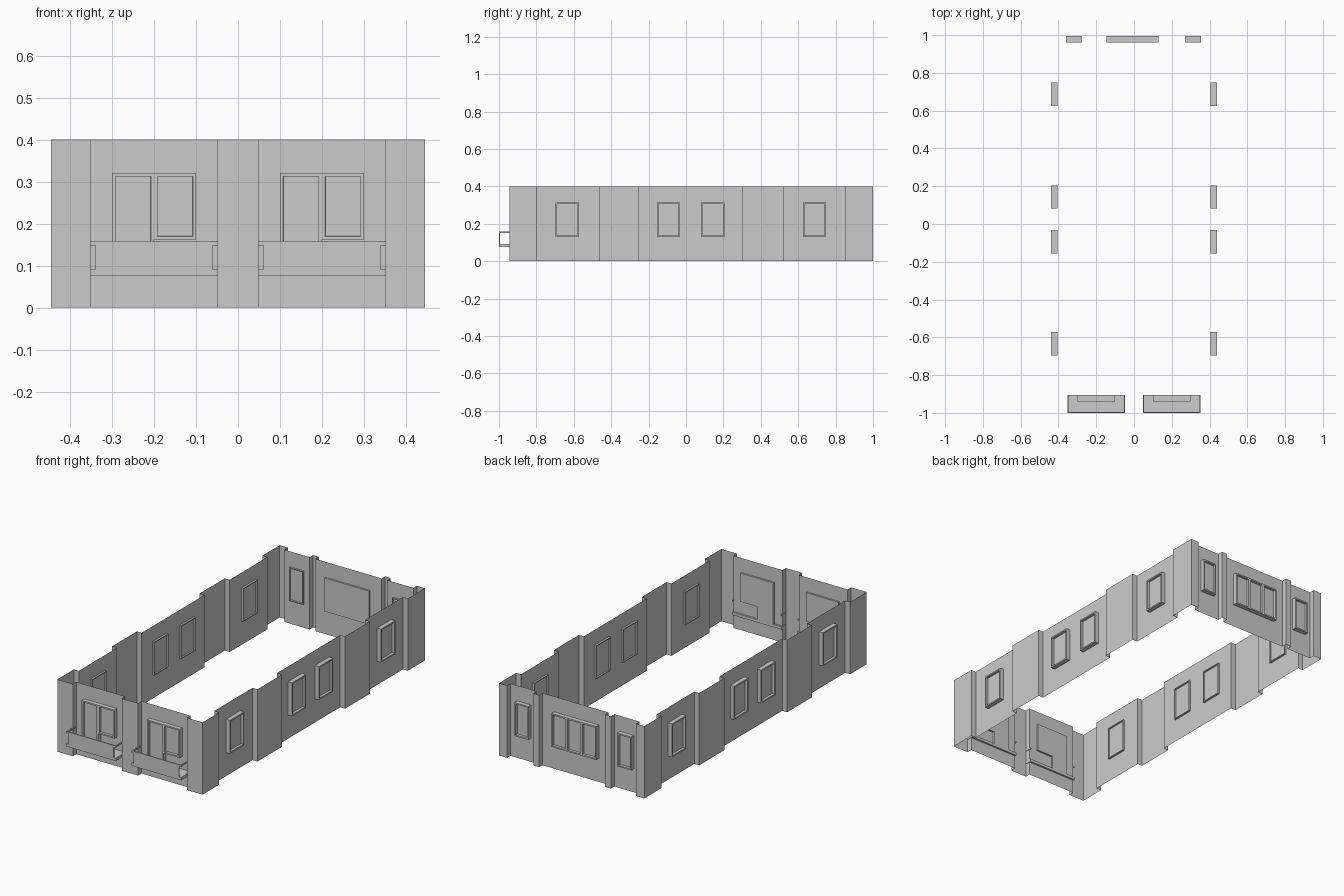
import bpy, bmesh
from mathutils import Vector

cube = bpy.data.objects.get("Cube")
if cube:
    bpy.data.objects.remove(cube, do_unlink=True)

grey = bpy.data.materials.new("plain grey")
grey.use_nodes = True
grey.diffuse_color = (0.6, 0.6, 0.6, 1)
grey.node_tree.nodes["Principled BSDF"].inputs["Base Color"].default_value = (0.6, 0.6, 0.6, 1)

HEIGHT, RECESS = 0.40, 0.03
HALF, FRONT, BACK = 0.445, -0.945, 1.0

# Each wall maps (along, outward, up) to world space
SIDES = {
    "front": lambda u, d, z: Vector((u, FRONT - d, z)),
    "back": lambda u, d, z: Vector((u, BACK + d, z)),
    "right": lambda u, d, z: Vector((HALF + d, u, z)),
    "left": lambda u, d, z: Vector((-HALF - d, u, z)),
}


def finish(name, bm):
    mesh = bpy.data.meshes.new(name)
    bm.to_mesh(mesh)
    bm.free()
    mesh.materials.append(grey)
    obj = bpy.data.objects.new(name, mesh)
    bpy.context.collection.objects.link(obj)
    return obj


def add_box(bm, lo, hi):
    made = bmesh.ops.create_cube(bm, size=1)["verts"]
    for v in made:
        v.co = Vector([lo[i] if v.co[i] < 0 else hi[i] for i in range(3)])


def wall(side, start, end, bays):
    """Thin wall sheet stepping back at every bay."""
    place = SIDES[side]
    path = [(start, 0)]
    for a, b in bays:
        path += [(a, 0), (a, -RECESS), (b, -RECESS), (b, 0)]
    path.append((end, 0))
    bm = bmesh.new()
    columns = [[bm.verts.new(place(u, d, z)) for z in (0, HEIGHT)] for u, d in path]
    for p, q in zip(columns, columns[1:]):
        bm.faces.new((p[0], q[0], q[1], p[1]))
    bmesh.ops.recalc_face_normals(bm, faces=bm.faces)
    middle = max(bm.faces, key=lambda f: f.calc_area())
    out = place(0, 1, 0) - place(0, 0, 0)
    if middle.normal.dot(out) < 0:
        bmesh.ops.reverse_faces(bm, faces=bm.faces)
    finish(side + "_wall", bm)


def window(name, side, a, b, low, high, panes=1, hollow_back=True):
    """Projecting frame with sunken panes, poking slightly through the wall."""
    place = SIDES[side]
    p, q = place(a, -0.04, low), place(b, -0.006, high)
    bm = bmesh.new()
    add_box(bm, [min(s) for s in zip(p, q)], [max(s) for s in zip(p, q)])
    along = place(1, 0, 0) - place(0, 0, 0)
    out = place(0, 1, 0) - place(0, 0, 0)
    for i in range(1, panes):
        bmesh.ops.bisect_plane(bm, geom=bm.verts[:] + bm.edges[:] + bm.faces[:],
                               plane_co=place(a + (b - a) * i / panes, 0, 0), plane_no=along)
    bm.normal_update()
    front = [f for f in bm.faces if f.normal.dot(out) > 0.9]
    back = [f for f in bm.faces if f.normal.dot(out) < -0.9]
    bmesh.ops.inset_individual(bm, faces=front, thickness=0.011)
    bmesh.ops.inset_individual(bm, faces=front, thickness=0.0003, depth=-0.014)
    if hollow_back:
        bmesh.ops.inset_individual(bm, faces=back, thickness=0.007)
        bmesh.ops.inset_individual(bm, faces=back, thickness=0.0003, depth=-0.008)
    finish(name, bm)


# Walls
side_bays = [(-0.80, -0.465), (-0.25, 0.30), (0.52, 0.85)]
for side in ("left", "right"):
    wall(side, FRONT, BACK, side_bays)
wall("front", -HALF, HALF, [(-0.35, -0.05), (0.05, 0.35)])
wall("back", -HALF, HALF, [(-0.395, -0.24), (-0.205, 0.20), (0.235, 0.395)])

# Side windows
for side in ("left", "right"):
    for i, y in enumerate((-0.635, -0.093, 0.143, 0.687)):
        window(f"{side}_window_{i + 1}", side, y - 0.062, y + 0.062, 0.13, 0.315)

# Back windows
window("back_window_right", "back", -0.36, -0.275, 0.13, 0.315)
window("back_window_left", "back", 0.27, 0.355, 0.13, 0.315)
window("back_window_wide", "back", -0.145, 0.13, 0.13, 0.315, 3, False)

# Balcony doors, their windows and the balconies
for label, x in (("right", -0.2), ("left", 0.2)):
    window(f"balcony_door_{label}", "front", x - 0.10, x, 0.08, 0.32, 1, False)
    window(f"balcony_window_{label}", "front", x, x + 0.10, 0.162, 0.32, 1, False)
    a, b = x - 0.152, x + 0.152
    y0, y1 = -1.0, -0.905
    bm = bmesh.new()
    add_box(bm, (a, y0, 0.075), (b, y1, 0.091))
    add_box(bm, (a + 0.013, y0, 0.091), (b - 0.013, y0 + 0.006, 0.148))
    add_box(bm, (a, y0, 0.148), (b, y0 + 0.006, 0.158))
    for edge in (a, b - 0.006):
        add_box(bm, (edge, y0 + 0.006, 0.151), (edge + 0.006, y1, 0.158))
    finish(f"balcony_{label}", bm)
